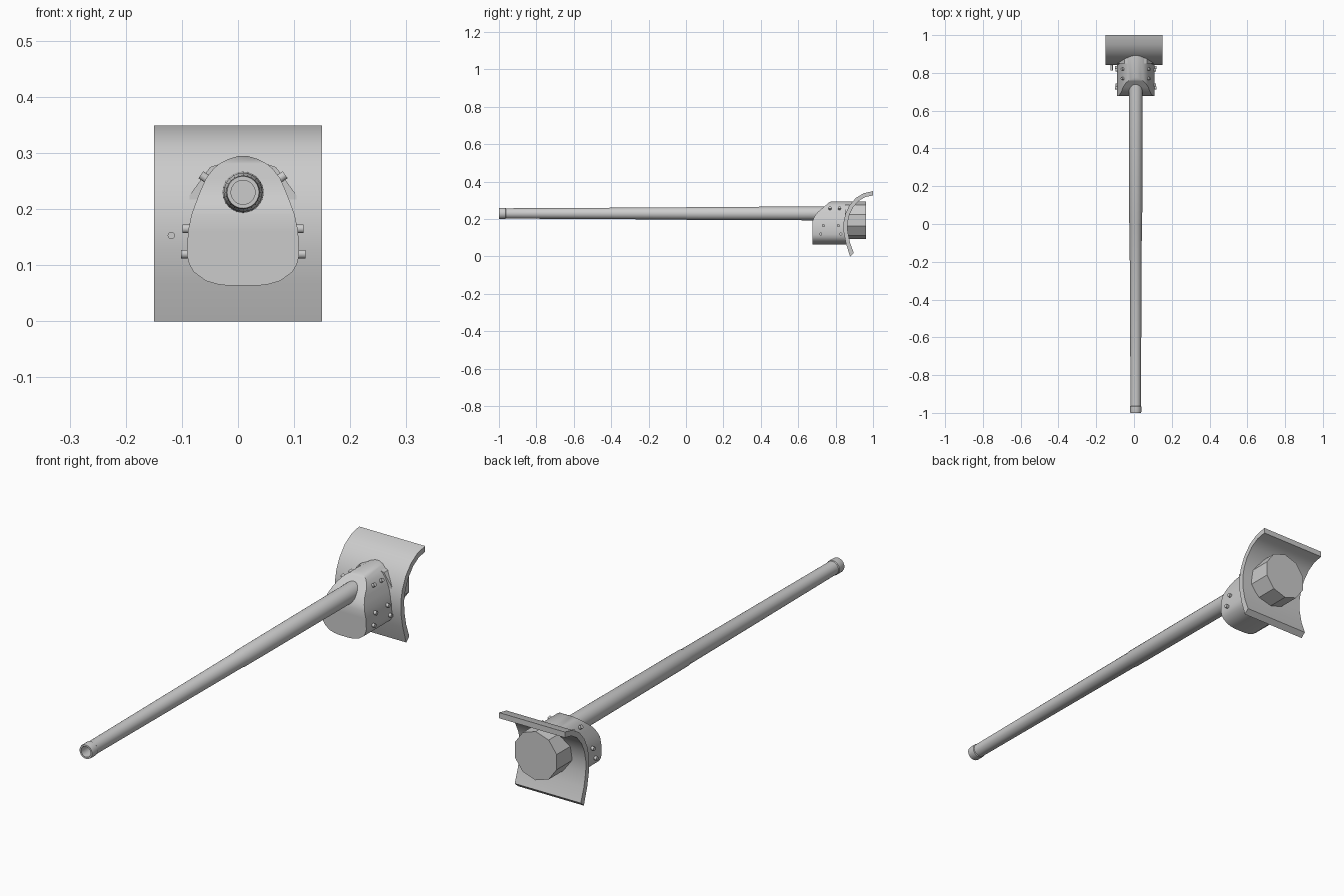
import bpy, bmesh, math
from mathutils import Vector

if "Cube" in bpy.data.objects:
    bpy.data.objects.remove(bpy.data.objects["Cube"])

steel = bpy.data.materials.new("grey_steel")
steel.diffuse_color = (0.6, 0.6, 0.6, 1)
steel.use_nodes = True
steel.node_tree.nodes["Principled BSDF"].inputs["Base Color"].default_value = steel.diffuse_color
CX = 0.009          # gun and housing centre line
AXIS_Z = 0.23       # barrel height


def finish(name, bm, angle=35):
    bmesh.ops.recalc_face_normals(bm, faces=bm.faces)
    mesh = bpy.data.meshes.new(name)
    bm.to_mesh(mesh)
    bm.free()
    mesh.materials.append(steel)
    ob = bpy.data.objects.new(name, mesh)
    bpy.context.collection.objects.link(ob)
    bpy.ops.object.select_all(action='DESELECT')
    ob.select_set(True)
    bpy.context.view_layer.objects.active = ob
    bpy.ops.object.shade_smooth_by_angle(angle=math.radians(angle))
    return ob


def lathe(name, base, direction, profile, sides, angle=35, turn=0.0):
    """Closed solid of revolution; profile is (distance along axis, radius)."""
    q = Vector(direction).to_track_quat('Z', 'Y')
    bm = bmesh.new()
    rings = []
    for d, r in profile:
        ring = []
        for i in range(sides):
            a = 2 * math.pi * i / sides + turn
            ring.append(bm.verts.new(Vector(base) + q @ Vector((r * math.cos(a), r * math.sin(a), d))))
        rings.append(ring)
    for a, b in zip(rings, rings[1:]):
        for i in range(sides):
            j = (i + 1) % sides
            bm.faces.new((a[i], a[j], b[j], b[i]))
    bm.faces.new(rings[0])
    bm.faces.new(rings[-1])
    return finish(name, bm, angle)


def interp(table, z):
    for (z0, y0), (z1, y1) in zip(table, table[1:]):
        if z <= z1:
            return y0 + (y1 - y0) * (z - z0) / (z1 - z0)
    return table[-1][1]


# Barrel with muzzle collar and open bore
lathe("barrel", (CX, -1, AXIS_Z), (0, 1, 0),
      [(0.25, 0.0215), (0, 0.0215), (0, 0.0285), (0.006, 0.030), (0.034, 0.030),
       (0.037, 0.0275), (1.0, 0.0325), (1.005, 0.0345), (1.79, 0.037)], 24)

# Curved shield plate: (y, z) front profile thickened along its normals
front = [Vector(p) for p in [(1.0, 0.349), (0.95, 0.338), (0.908, 0.313), (0.873, 0.272),
                             (0.852, 0.227), (0.842, 0.18), (0.843, 0.13), (0.855, 0.07), (0.877, 0)]]
inner = []
for i, p in enumerate(front):
    t = (front[min(i + 1, len(front) - 1)] - front[max(i - 1, 0)]).normalized()
    inner.append(p + 0.022 * Vector((-t.y, t.x)))
inner[0] = Vector((1.0, 0.326))
inner[-1] = Vector((0.897, 0.018))
outline = front + inner[::-1]
bm = bmesh.new()
sides = [[bm.verts.new((x, p.x, p.y)) for p in outline] for x in (-0.15, 0.15)]
n = len(outline)
for i in range(n):
    j = (i + 1) % n
    bm.faces.new((sides[0][i], sides[0][j], sides[1][j], sides[1][i]))
for s in sides:
    for i in range(len(front) - 1):
        bm.faces.new((s[i], s[i + 1], s[n - 2 - i], s[n - 1 - i]))
finish("shield", bm)

# Gun housing: mirrored rows (z, half width), sloped front, back sunk in the shield
rows = [(0.0635, 0.025), (0.066, 0.045), (0.072, 0.066), (0.088, 0.088), (0.102, 0.096), (0.118, 0.1),
        (0.161, 0.098), (0.19, 0.092), (0.212, 0.084), (0.235, 0.075), (0.255, 0.066),
        (0.272, 0.053), (0.281, 0.042), (0.289, 0.027), (0.2945, 0.009)]
slope = [(0, 0.677), (0.19, 0.677), (0.212, 0.686), (0.235, 0.702), (0.289, 0.765), (0.295, 0.778)]
back = [(p.y, p.x + 0.01) for p in reversed(front)]
bm = bmesh.new()
grid = []
for z, w in rows:
    f, b = interp(slope, z), interp(back, z)
    grid.append([bm.verts.new(c) for c in
                 ((CX - w, f, z), (CX + w, f, z), (CX + w, b, z), (CX - w, b, z))])
for a, b in zip(grid, grid[1:]):
    for i in range(4):
        j = (i + 1) % 4
        bm.faces.new((a[i], a[j], b[j], b[i]))
bm.faces.new(grid[0])
bm.faces.new(grid[-1])
finish("gun_housing", bm, 32)

# Bolts on both cheeks of the housing: (y, z, upward tilt)
bolts = [(0.77, 0.255, 35), (0.82, 0.255, 35), (0.735, 0.165, 0),
         (0.815, 0.165, 0), (0.72, 0.12, 0), (0.828, 0.12, 0)]
widths = rows
for s, label in ((-1, "left"), (1, "right")):
    for k, (y, z, tilt) in enumerate(bolts):
        a = math.radians(tilt)
        d = Vector((s * math.cos(a), 0, math.sin(a)))
        base = Vector((CX + s * interp(widths, z), y, z)) - d * 0.008
        lathe(f"bolt_{label}_{k + 1}", base, d, [(0, 0.008), (0.019, 0.008)], 10, 40)

# Ten-sided breech drum behind the shield
lathe("breech_drum", (CX, 0.85, 0.194), (0, 1, 0), [(0, 0.1), (0.112, 0.1)], 10, 20, math.pi / 2)

# Small side gun tube in the shield
lathe("side_gun", (-0.119, 0.812, 0.153), (0, 1, 0), [(0, 0.0065), (0.045, 0.0065)], 12)
